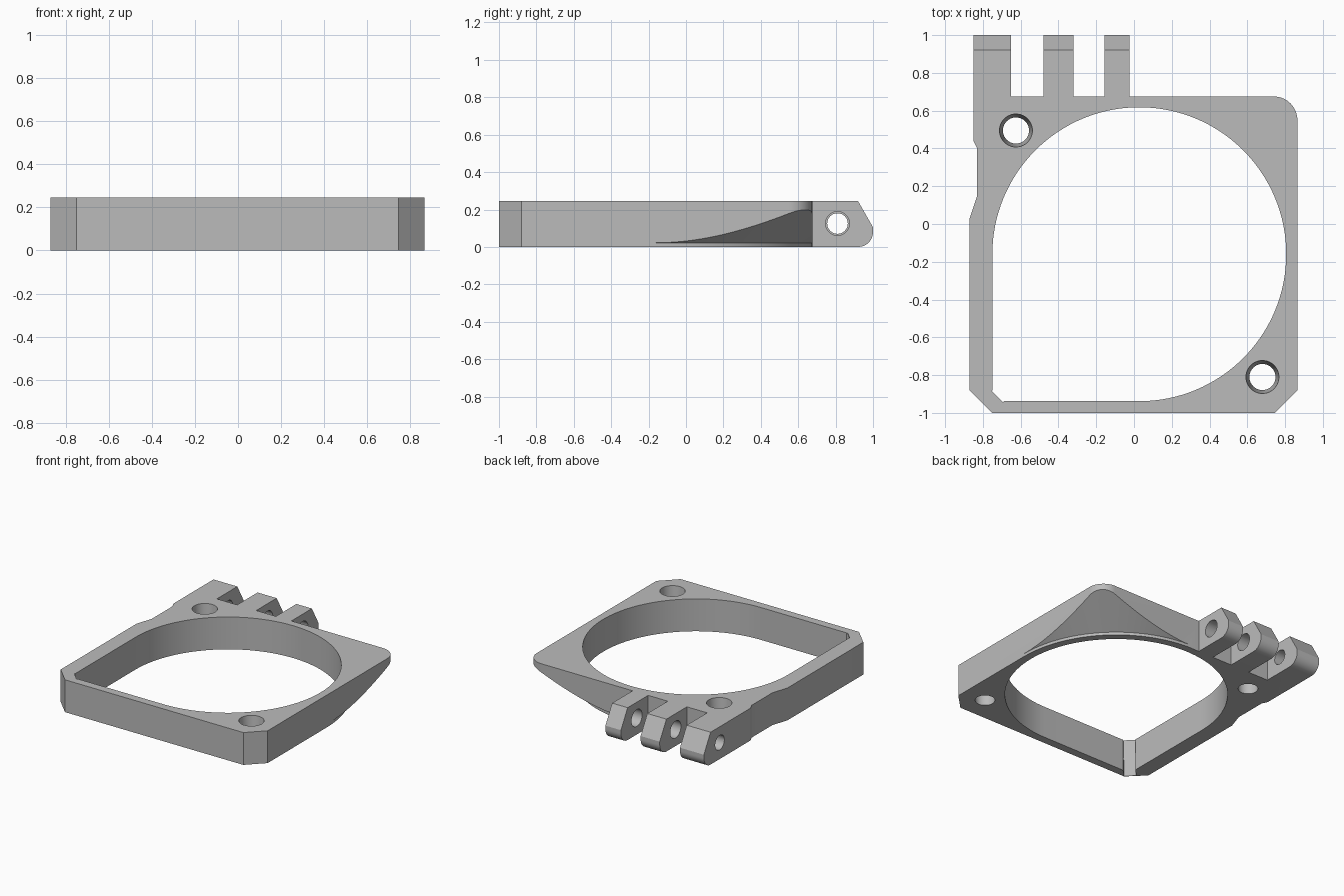
import bpy, bmesh
from math import sin, cos, radians
from mathutils import Vector

default = bpy.data.objects.get("Cube")
if default:
    bpy.data.objects.remove(default, do_unlink=True)

HEIGHT = 0.245
CX, CY, BORE = 0.028, -0.16, 0.778       # centre and radius of the large opening

grey = bpy.data.materials.new("plain grey")
grey.use_nodes = True
colour = (0.5, 0.5, 0.5, 1)
grey.diffuse_color = colour
grey.node_tree.nodes["Principled BSDF"].inputs["Base Color"].default_value = colour


def arc(cx, cy, r, a0, a1, n):
    angles = [radians(a0 + (a1 - a0) * i / n) for i in range(n + 1)]
    return [(cx + r * cos(a), cy + r * sin(a)) for a in angles]


def finish(name, bm):
    bmesh.ops.recalc_face_normals(bm, faces=bm.faces)
    mesh = bpy.data.meshes.new(name)
    bm.to_mesh(mesh)
    bm.free()
    mesh.materials.append(grey)
    obj = bpy.data.objects.new(name, mesh)
    bpy.context.collection.objects.link(obj)
    return obj


def prism(name, outline, start, end, axis="z", slide=(0, 0), scale=1, centre=(0, 0)):
    """Extrude an outline along z or x; the start end can be slid or scaled."""
    bm = bmesh.new()
    rings = []
    for level, dx, k in ((start, slide, scale), (end, (0, 0), 1)):
        ring = []
        for p, q in outline:
            u = centre[0] + (p - centre[0]) * k + dx[0]
            v = centre[1] + (q - centre[1]) * k + dx[1]
            ring.append(bm.verts.new((u, v, level) if axis == "z" else (level, u, v)))
        bm.faces.new(ring)
        rings.append(ring)
    low, high = rings
    for i in range(len(low)):
        j = (i + 1) % len(low)
        bm.faces.new((low[i], low[j], high[j], high[i]))
    return finish(name, bm)


# Plate outline, including the three hinge lugs on the back edge
outline = [(-0.75, -1), (0.745, -1), (0.865, -0.88)]
outline += arc(0.74, 0.55, 0.125, 0, 90, 16)
for right, left in ((-0.025, -0.155), (-0.32, -0.48), (-0.65, -0.85)):
    outline += [(right, 0.675), (right, 1), (left, 1)]
    if left > -0.8:
        outline.append((left, 0.675))
outline += [(-0.85, 0.44), (-0.83, 0.40), (-0.83, 0.15), (-0.87, 0.03), (-0.87, -0.88)]
frame = prism("hinged_frame", outline, 0, HEIGHT)

cutters = []

# Large opening: round on three quarters, squared on one corner
opening = arc(CX, CY, BORE, -90, 180, 96) + [(-0.75, -0.88), (-0.69, CY - BORE)]
cutters.append(prism("opening_cutter", opening, -0.1, 0.4))

# Slanted channel in the squared corner
channel = [(-0.75, -0.88), (-0.69, -0.94), (-0.62, -0.87), (-0.68, -0.81)]
cutters.append(prism("corner_channel_cutter", channel, -0.02, 0.26, slide=(-0.061, -0.061)))

# Tapered screw holes
for label, x, y in (("back", -0.625, 0.495), ("front", 0.68, -0.81)):
    ring = arc(x, y, 0.0875, 0, 360, 40)[:-1]
    cutters.append(prism(label + "_screw_cutter", ring, -0.002, HEIGHT + 0.002,
                         scale=0.79, centre=(x, y)))

# Lug tips: sloped above, rounded below
tip = [(1.1, -0.1), (1.1, 0.315), (0.88, 0.315), (1.0, 0.105)]
tip += arc(0.92, 0.08, 0.08, 0, -90, 12) + [(0.92, -0.1)]
cutters.append(prism("lug_tip_cutter", tip, -1, 0.1, axis="x"))

# Hinge pin hole, narrower through the wide lug
for label, r, x0, x1 in (("pin", 0.064, -0.6, 0.1), ("narrow_pin", 0.055, -1, -0.58)):
    ring = arc(0.81, 0.125, r, 0, 360, 40)[:-1]
    cutters.append(prism(label + "_cutter", ring, x0, x1, axis="x"))

# Conical relief under the rounded corner, leaving a thin lip around the opening
bm = bmesh.new()
profile = [(0.836, -0.1), (0.836, 0.022), (1.3, 0.3), (1.3, -0.1)]
verts = [bm.verts.new((CX + r, CY, z)) for r, z in profile]
face = bm.faces.new(verts)
spun = bmesh.ops.spin(bm, geom=[face], cent=(CX, CY, 0), axis=(0, 0, 1),
                      angle=radians(90), steps=40, use_duplicate=False)
if not any(len(f.verts) == 4 and all(abs(v.co.y - CY) < 1e-5 for v in f.verts) for f in bm.faces):
    bm.faces.new(verts)
cutters.append(finish("cone_relief_cutter", bm))

# Apply the cuts
bpy.ops.object.select_all(action="DESELECT")
frame.select_set(True)
bpy.context.view_layer.objects.active = frame
for cutter in cutters:
    cutter.hide_render = True
    mod = frame.modifiers.new(cutter.name, "BOOLEAN")
    mod.operation = "DIFFERENCE"
    mod.solver = "EXACT"
    mod.object = cutter
    bpy.ops.object.modifier_apply(modifier=mod.name)
    bpy.data.objects.remove(cutter, do_unlink=True)

bpy.ops.object.shade_smooth_by_angle(angle=radians(25))
